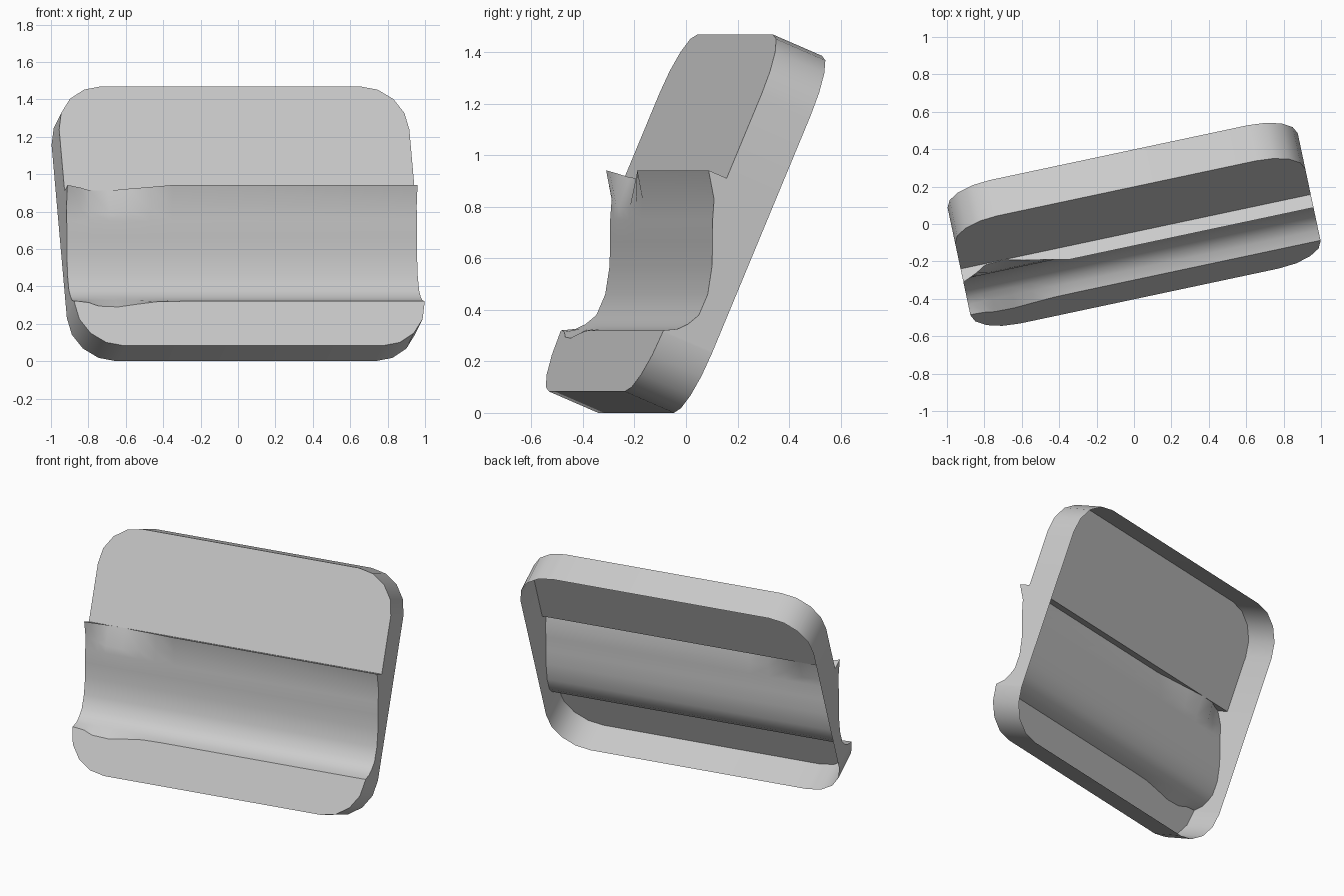
import bpy, bmesh
from math import sin, cos, pi, radians
from mathutils import Matrix, Vector

if "Cube" in bpy.data.objects:
    bpy.data.objects.remove(bpy.data.objects["Cube"])

HALF_W, HEIGHT, DEPTH, RADIUS, SEGS = 0.957, 1.506, 0.212, 0.25, 4

# Groove cross-section, top to bottom: (height on plate, distance out of plate)
PROFILE = [(0.90, 0), (0.90, 0.078), (0.805, 0.014), (0.729, -0.012),
           (0.65, -0.045), (0.563, -0.08), (0.455, -0.107), (0.367, -0.106),
           (0.318, -0.08), (0.285, -0.05), (0.258, 0)]
# Stations along the groove: (position, scoop strength near the left end)
STATIONS = [(-HALF_W, 0), (-0.935, 0.12), (-0.88, 0.45), (-0.825, 0.9),
            (-0.72, 1), (-0.61, 0.65), (-0.5, 0.35), (-0.38, 0), (HALF_W, 0)]

bm = bmesh.new()


def corner(cx, cy, start):
    """Rounded corner running a quarter turn anticlockwise."""
    return [bm.verts.new((cx + RADIUS * cos(start + pi / 2 * i / SEGS),
                          cy + RADIUS * sin(start + pi / 2 * i / SEGS), 0))
            for i in range(SEGS + 1)]


# Grooved band with a raised upper lip and a finger scoop
grid = []
for u, k in STATIONS:
    column = []
    for i, (v, w) in enumerate(PROFILE):
        if i == 1:
            w *= 1 - k
        elif i == 2:
            v, w = v - 0.035 * k, w - 0.015 * k
        elif i == len(PROFILE) - 1:
            v -= 0.033 * max(0, k - 0.3) / 0.7
        column.append(bm.verts.new((u, v, w)))
    grid.append(column)
for a, b in zip(grid, grid[1:]):
    for i in range(len(PROFILE) - 1):
        bm.faces.new((a[i], a[i + 1], b[i + 1], b[i]))

# Flat upper and lower plates
cx = HALF_W - RADIUS
bm.faces.new([c[0] for c in grid] + corner(cx, HEIGHT - RADIUS, 0)
             + corner(-cx, HEIGHT - RADIUS, pi / 2))
bm.faces.new([c[-1] for c in reversed(grid)] + corner(-cx, RADIUS, pi)
             + corner(cx, RADIUS, 1.5 * pi))
bmesh.ops.remove_doubles(bm, verts=bm.verts[:], dist=0.0005)

# Rim running back from the whole outline, open behind
edges = [e for e in bm.edges if e.is_boundary]
rim = bmesh.ops.extrude_edge_only(bm, edges=edges)["geom"]
for vert in rim:
    if isinstance(vert, bmesh.types.BMVert):
        vert.co.z = -DEPTH
thin = [f for f in bm.faces if f.calc_area() < 1e-6]
bmesh.ops.delete(bm, geom=thin, context='FACES')
bmesh.ops.recalc_face_normals(bm, faces=bm.faces[:])

# Lean the plate back and turn it
t, r = radians(23), radians(12)
along = Vector((cos(r), sin(r), 0))
up = Vector((-sin(r) * sin(t), cos(r) * sin(t), cos(t)))
pose = Matrix((along, up, along.cross(up))).transposed().to_4x4()
pose.translation = (0.082, -0.385, 0.083)
bm.transform(pose)

mesh = bpy.data.meshes.new("grooved_plate")
bm.to_mesh(mesh)
bm.free()
plate = bpy.data.objects.new("grooved_plate", mesh)
bpy.context.collection.objects.link(plate)
bpy.context.view_layer.objects.active = plate
plate.select_set(True)
bpy.ops.object.shade_smooth_by_angle(angle=radians(35))
